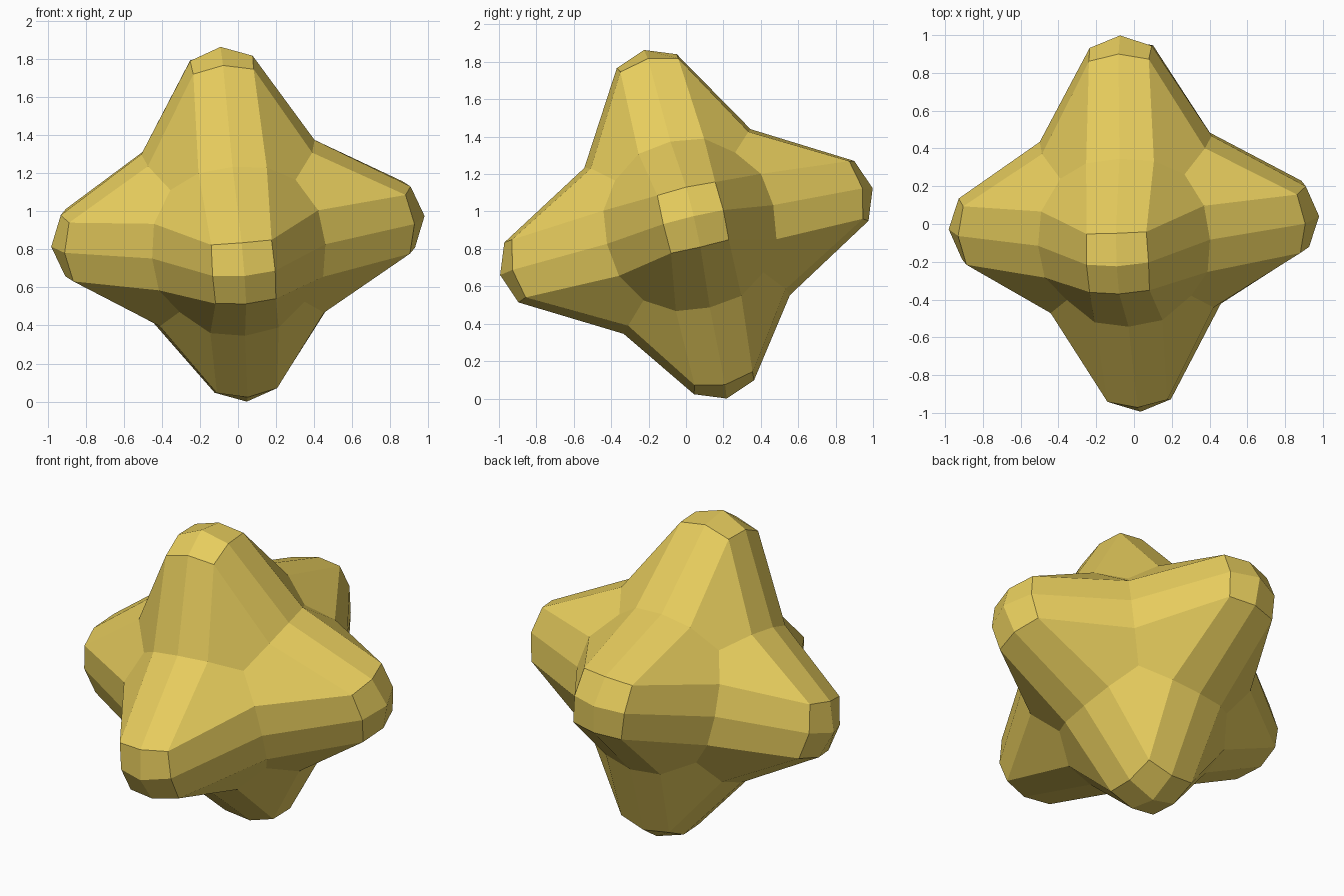
import bpy, bmesh
from mathutils import Matrix, Vector

if "Cube" in bpy.data.objects:
    bpy.data.objects.remove(bpy.data.objects["Cube"])

# Arm reach along each local axis: (negative side, positive side)
REACH = ((0.965, 1.004), (1.028, 1.02), (0.92, 1.0))
CAP = {0: (0.0, 0.0), 1: (0.165, 0.062), 2: (0.159, 0.097)}  # half width, drop from the tip


def shape(co):
    """Move a vertex of the gridded cube to its place on the six-armed form."""
    sign = [0 if abs(c) < 0.1 else (1 if c > 0 else -1) for c in co]
    outer = [i for i in range(3) if abs(co[i]) > 0.9]
    if len(outer) == 3:                       # hollow corner between three arms
        return Vector([s * 0.33 for s in sign])
    if len(outer) == 2:                       # valley between two arms
        mid = all(sign)
        wide = 0.433 if mid else 0.457
        return Vector([sign[i] * (wide if i in outer else 0.18) for i in range(3)])
    axis = outer[0]                           # blunt cap at the end of an arm
    half, drop = CAP[sum(1 for i in range(3) if i != axis and sign[i])]
    out = [s * half for s in sign]
    out[axis] = sign[axis] * (REACH[axis][sign[axis] > 0] - drop)
    return Vector(out)


# Gridded cube, four squares along every edge
bm = bmesh.new()
bmesh.ops.create_cube(bm, size=2)
bmesh.ops.subdivide_edges(bm, edges=bm.edges[:], cuts=3, use_grid_fill=True)
for v in bm.verts:
    v.co = shape(v.co)

# Tilt the whole form and stand it on the ground
x = Vector((0.996, 0.035, 0.082)).normalized()
z = Vector((-0.073, -0.23, 0.97))
z = (z - x * z.dot(x)).normalized()
y = z.cross(x)
tilt = Matrix((x, y, z)).transposed()
for v in bm.verts:
    v.co = tilt @ v.co + Vector((-0.02, 0.006, 0))
low = min(v.co.z for v in bm.verts)
for v in bm.verts:
    v.co.z -= low
bmesh.ops.recalc_face_normals(bm, faces=bm.faces[:])

mesh = bpy.data.meshes.new("six_armed_star")
bm.to_mesh(mesh)
bm.free()
star = bpy.data.objects.new("six_armed_star", mesh)
bpy.context.collection.objects.link(star)

# Yellow gold colour
gold = bpy.data.materials.new("gold")
gold.diffuse_color = (0.8, 0.61, 0.11, 1)
gold.use_nodes = True
gold.node_tree.nodes["Principled BSDF"].inputs["Base Color"].default_value = gold.diffuse_color
mesh.materials.append(gold)
